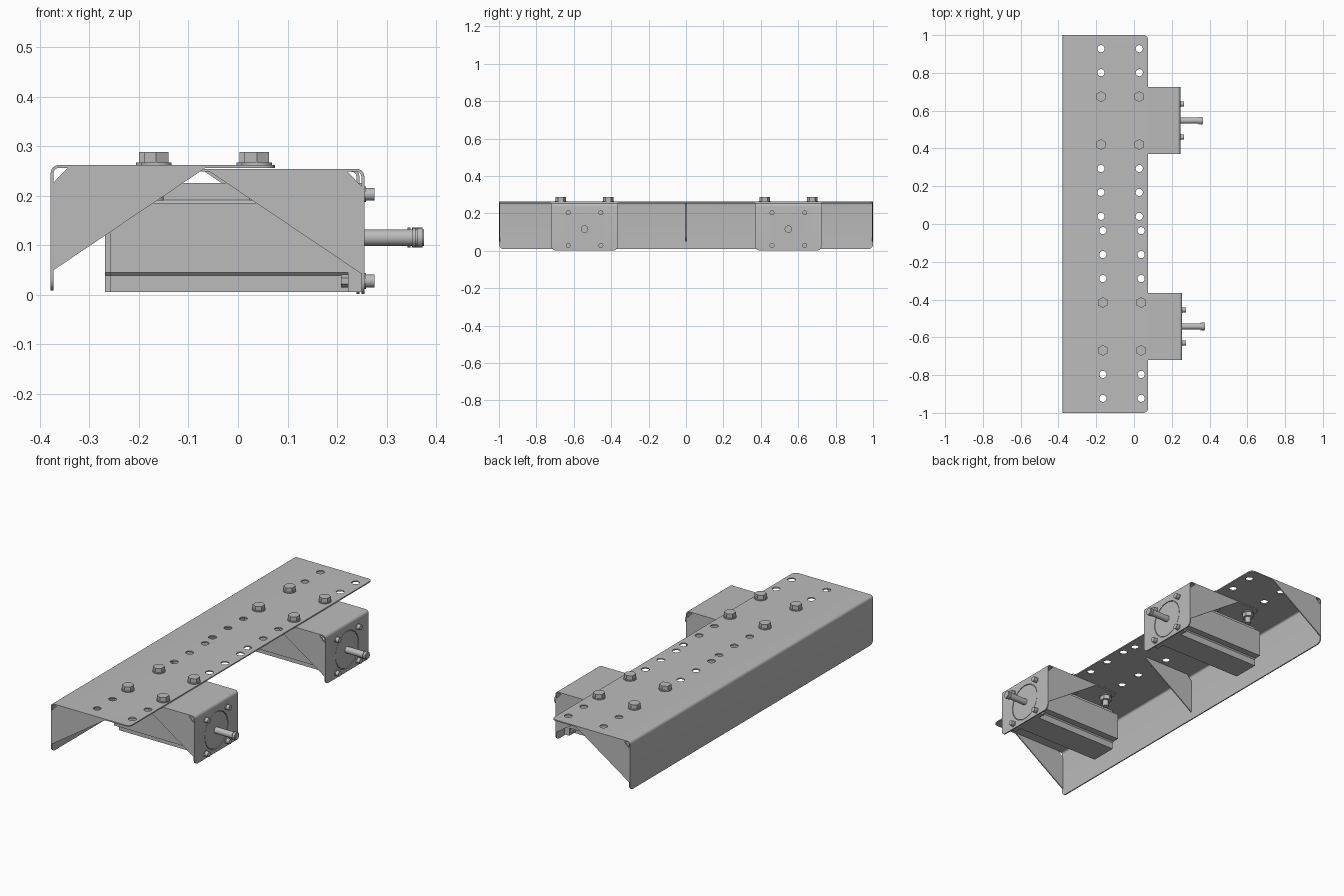
import bpy, bmesh, math
from mathutils import Vector

cube = bpy.data.objects.get("Cube")
if cube:
    bpy.data.objects.remove(cube)

steel = bpy.data.materials.new("grey_steel")
steel.use_nodes = True
GREY = (0.5, 0.5, 0.5, 1)
steel.diffuse_color = GREY
steel.node_tree.nodes["Principled BSDF"].inputs["Base Color"].default_value = GREY

T = 0.006        # sheet thickness
LENGTH = 0.453   # depth of the bracket's top plate
HEIGHT = 0.253   # height of the bracket's flange
PITCH = 0.1268   # hole spacing
HOLE_GAP = 0.203 # spacing between the two hole rows
MOTOR_Z = 0.1155


def add_object(name, bm):
    bmesh.ops.recalc_face_normals(bm, faces=bm.faces)
    mesh = bpy.data.meshes.new(name)
    bm.to_mesh(mesh)
    bm.free()
    ob = bpy.data.objects.new(name, mesh)
    bpy.context.collection.objects.link(ob)
    mesh.materials.append(steel)
    return ob


def extrude(bm, points, axis, start, end):
    """Extrude a 2D outline along an axis; x uses (y,z), y uses (x,z), z uses (x,y)."""
    def place(p, d):
        return {"x": (d, *p), "y": (p[0], d, p[1]), "z": (*p, d)}[axis]
    base = bm.faces.new([bm.verts.new(place(p, start)) for p in points])
    offset = Vector(place((0, 0), end - start))
    geo = bmesh.ops.extrude_face_region(bm, geom=[base], use_keep_orig=True)["geom"]
    bmesh.ops.translate(bm, vec=offset, verts=[g for g in geo if isinstance(g, bmesh.types.BMVert)])


def disc(center, r, sides=24):
    turn = math.pi / 2
    return [(center[0] + r * math.cos(turn + math.tau * i / sides),
             center[1] + r * math.sin(turn + math.tau * i / sides)) for i in range(sides)]


def stack(name, axis, center, rings):
    """Turned part made from (radius, sides, start, end) rings."""
    bm = bmesh.new()
    for r, sides, start, end in rings:
        extrude(bm, disc(center, r, sides), axis, start, end)
    ob = add_object(name, bm)
    smooth(ob)
    return ob


def smooth(ob):
    bpy.ops.object.select_all(action="DESELECT")
    ob.select_set(True)
    bpy.context.view_layer.objects.active = ob
    bpy.ops.object.shade_smooth_by_angle(angle=math.radians(30))


def bracket(name, x0, side, y0, y1, top, gusset_ys):
    """Bent L sheet with rounded free corners and triangular gussets."""
    r = 0.016
    bottom = top - HEIGHT

    def arc(radius):
        return [(r - radius * math.cos(a), top - r + radius * math.sin(a))
                for a in (math.pi / 2 * i / 6 for i in range(7))]
    outline = [(0, bottom)] + arc(r) + [(LENGTH, top), (LENGTH, top - T)]
    outline += arc(r - T)[::-1] + [(T, bottom)]
    bm = bmesh.new()
    extrude(bm, [(x0 + side * u, z) for u, z in outline], "y", y0, y1)
    tip = x0 + side * LENGTH
    corners = [e for e in bm.edges
               if abs(e.verts[0].co.y - e.verts[1].co.y) < 1e-5
               and (all(abs(v.co.x - tip) < 1e-4 for v in e.verts)
                    or all(abs(v.co.z - bottom) < 1e-4 for v in e.verts))]
    bmesh.ops.bevel(bm, geom=corners, offset=0.025, segments=5, profile=0.5, affect="EDGES")
    sheet = add_object(name, bm)
    # Gussets with a relieved inner corner
    bm = bmesh.new()
    web = [(T, top - 0.212), (T, top - 0.035), (0.034, top - T), (0.312, top - T)]
    for y in gusset_ys:
        extrude(bm, [(x0 + side * u, z) for u, z in web], "y", y - T / 2, y + T / 2)
    add_object(name + "_gussets", bm)
    return sheet


def cut(ob, name, shapes, axis, start, end):
    bm = bmesh.new()
    for s in shapes:
        extrude(bm, s, axis, start, end)
    tool = add_object(name, bm)
    tool.hide_render = True
    tool.hide_viewport = True
    tool.display_type = "WIRE"
    mod = ob.modifiers.new("holes", "BOOLEAN")
    mod.operation = "DIFFERENCE"
    mod.solver = "EXACT"
    mod.object = tool
    # Bake the cut, then discard the cutter
    deps = bpy.context.evaluated_depsgraph_get()
    mesh = bpy.data.meshes.new_from_object(ob.evaluated_get(deps))
    ob.modifiers.clear()
    ob.data = mesh
    bpy.data.objects.remove(tool)


# Main rail
rail = bracket("rail", -0.378, 1, -1, 1, 0.262, (-1 + T / 2, 0, 1 - T / 2))

holes = []
# Each motor station: name, centre y, x shift, direction towards the middle
for label, cy, shift, inward in (("front", -0.5425, 0, 1), ("back", 0.5475, -0.01, -1)):
    rows = (0.038 + shift, 0.038 - HOLE_GAP + shift)
    holes += [disc((x, cy + inward * k * PITCH), 0.019)
              for x in rows for k in (-3, -2, 2, 3, 4)]

    # Motor bracket with a pilot opening
    face = 0.255 + shift
    plate = bracket(label + "_motor_bracket", face, -1, cy - 0.178, cy + 0.178, 0.2545,
                    (cy - 0.178 + T / 2, cy + 0.178 - T / 2))
    cut(plate, "pilot_cutter", [disc((cy, MOTOR_Z), 0.096, 40)], "x", face - 0.02, face + 0.02)
    smooth(plate)

    # Motor: body with notched corners and a square front flange
    half, notch, fillet = 0.11, 0.07, 0.006
    quarter = [(half, notch), (notch + fillet, notch), (notch, notch + fillet), (notch, half)]
    section = []
    for sy, sz in ((1, 1), (-1, 1), (-1, -1), (1, -1)):
        pts = quarter if sy * sz > 0 else quarter[::-1]
        section += [(cy + sy * a, MOTOR_Z + sz * b) for a, b in pts]
    bm = bmesh.new()
    extrude(bm, section, "x", face - 0.513, face - 0.033)
    square = [(cy + a * half, MOTOR_Z + b * half) for a, b in ((1, 1), (-1, 1), (-1, -1), (1, -1))]
    extrude(bm, square, "x", face - 0.033, face - T)
    add_object(label + "_motor_body", bm)

    # Pilot boss, shaft and end collar
    stack(label + "_motor_pilot", "x", (cy, MOTOR_Z), [(0.093, 40, face - T, face - 0.001)])
    stack(label + "_motor_shaft", "x", (cy, MOTOR_Z),
          [(0.0165, 24, face - T, face + 0.12), (0.02, 24, face + 0.097, face + 0.103),
           (0.02, 24, face + 0.106, face + 0.117)])

    # Motor screws with nuts behind the flange
    for sy in (-1, 1):
        for sz in (-1, 1):
            stack(label + "_motor_screw", "x", (cy + sy * 0.0875, MOTOR_Z + sz * 0.0875),
                  [(0.016, 20, face, face + 0.003), (0.013, 20, face + 0.003, face + 0.02),
                   (0.013, 6, face - 0.047, face - 0.033)])

    # Hex bolts clamping the bracket to the rail
    for x in rows:
        for k in (-1, 1):
            stack(label + "_clamp_bolt", "z", (x, cy + k * PITCH),
                  [(0.031, 24, 0.262, 0.267), (0.0285, 6, 0.267, 0.288),
                   (0.031, 24, 0.2435, 0.2485), (0.0285, 6, 0.221, 0.2435),
                   (0.015, 20, 0.19, 0.221)])

cut(rail, "rail_hole_cutter", holes, "z", 0.23, 0.29)
smooth(rail)
